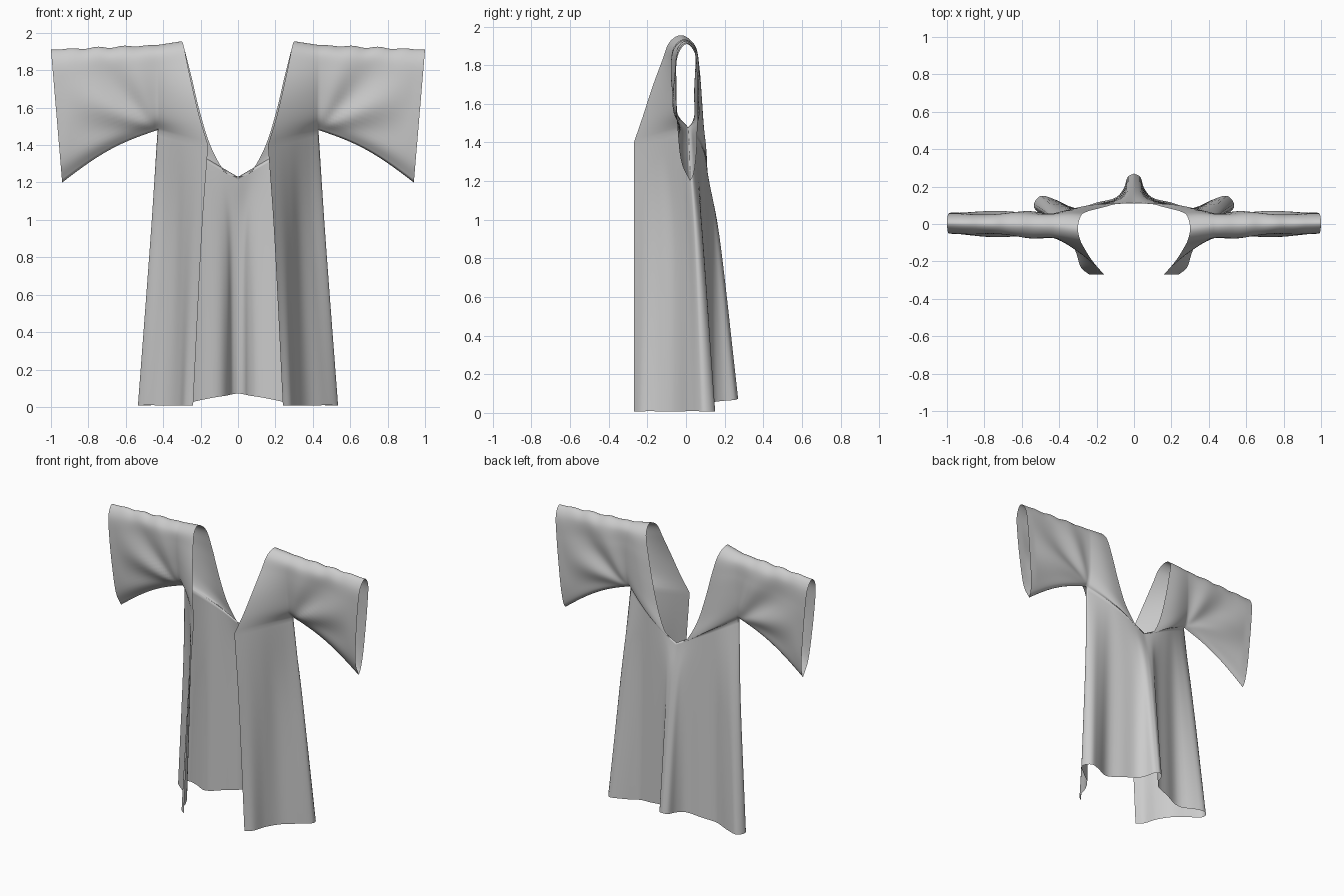
import bpy, bmesh, math
from mathutils import Vector

if "Cube" in bpy.data.objects:
    bpy.data.objects.remove(bpy.data.objects["Cube"])


def spline(keys, t):
    """Catmull-Rom through evenly weighted keys, t in 0..1."""
    k = [Vector(p) for p in keys]
    k = [2 * k[0] - k[1]] + k + [2 * k[-1] - k[-2]]
    s = min(max(t, 0), 1) * (len(keys) - 1)
    i = min(int(s), len(keys) - 2)
    f = s - i
    a, b, c, d = k[i:i + 4]
    return 0.5 * (2 * b + (c - a) * f + (2 * a - 5 * b + 4 * c - d) * f ** 2
                  + (3 * b - a - 3 * c + d) * f ** 3)


# neckline: back centre, over the shoulder, down to the front opening
NECK = [(0, .11, 1.23), (.055, .11, 1.245), (.105, .105, 1.31), (.16, .09, 1.43),
        (.21, .078, 1.60), (.25, .066, 1.77), (.283, .045, 1.90), (.30, -.02, 1.955),
        (.288, -.085, 1.92), (.268, -.125, 1.82), (.235, -.18, 1.67),
        (.20, -.225, 1.53), (.16, -.27, 1.40)]
# armhole loop (y, z): armpit, up the back, over, down the front
ARM = [(.01, 1.48), (.03, 1.50), (.043, 1.54), (.052, 1.60), (.056, 1.70), (.056, 1.80),
       (.045, 1.895), (-.01, 1.935), (-.065, 1.895), (-.075, 1.81), (-.068, 1.68),
       (-.045, 1.55), (.01, 1.48)]
# skirt cross-sections: back half up to the side, then side to front edge
HEM_B = [(0, .27), (.035, .25), (.055, .19), (.10, .14), (.20, .115), (.31, .085),
         (.42, .13), (.50, .15), (.535, .09)]
HEM_F = [(.46, .02), (.37, -.05), (.315, -.14), (.285, -.23), (.24, -.27)]
MID_B = [(0, .175), (.035, .168), (.065, .145), (.11, .125), (.19, .105), (.28, .08),
         (.36, .085), (.43, .085), (.468, .05)]
MID_F = [(.40, 0), (.335, -.06), (.29, -.135), (.245, -.21), (.195, -.27)]
N = 30        # samples across each half panel
P = 72        # samples around the armhole


def yoke(t, p):
    a = spline(ARM, p)
    v = spline(NECK, p).lerp(Vector((.43, a.x, a.y)), t)
    v.y += .03 * math.sin(math.pi * t) * max(0, 1 - p * 12 / 7)
    return v


def sleeve(t, p):
    a = spline(ARM, p)
    h = (a.y - 1.48) / .455
    cuff = Vector((.94 + .06 * h, a.x * .85 + .012, 1.2 + .71 * h))
    v = Vector((.43, a.x, a.y)).lerp(cuff, t)
    v.z += .035 * math.sin(math.pi * t) * (1 - h)
    # folds fanning out from the armpit
    ang = math.atan2(v.z - 1.48, v.x - .43)
    fade = math.sin(math.pi * min(1, t * 1.1)) * max(0, h * (1 - h)) * 4
    v.y += .016 * math.sin(7 * ang + (0 if p < .58 else 2)) * fade
    v.z += .005 * math.sin(t * 25) * math.sin(math.pi * t) * h ** 4
    return v


def skirt(j, v):
    if j <= N:
        t = j / N
        u, top = t * 8 / 13, yoke(t, 0)
    else:
        t = (j - N) / N
        u, top = (8 + t * 5) / 13, yoke(1 - t, 1)
    h, m = spline(HEM_B + HEM_F, u), spline(MID_B + MID_F, u)
    lift = .065 * max(0, 1 - h.x / .35) if j <= N else 0
    hem = Vector((h.x, h.y, .008 + lift + .006 * math.sin(u * 30) * u * (1 - u)))
    return spline([hem, (m.x, m.y, .9), top], v)


def sheet(bm, fn, nu, nv):
    """Grid of quads from fn(i, j)."""
    g = [[bm.verts.new(fn(i, j)) for j in range(nv + 1)] for i in range(nu + 1)]
    for i in range(nu):
        for j in range(nv):
            bm.faces.new((g[i][j], g[i + 1][j], g[i + 1][j + 1], g[i][j + 1]))


bm = bmesh.new()
sheet(bm, lambda i, j: skirt(i, j / 40), 2 * N, 40)
sheet(bm, lambda i, j: yoke(i / N, j / P), N, P)
sheet(bm, lambda i, j: sleeve(i / 36, j / P), 36, P)
bmesh.ops.remove_doubles(bm, verts=bm.verts, dist=.0004)
bmesh.ops.recalc_face_normals(bm, faces=bm.faces)
for f in bm.faces:
    f.smooth = True
me = bpy.data.meshes.new("open_robe")
bm.to_mesh(me)
bm.free()
robe = bpy.data.objects.new("open_robe", me)
bpy.context.collection.objects.link(robe)

# left half
mir = robe.modifiers.new("mirror", 'MIRROR')
mir.use_clip = True
mir.merge_threshold = .001
